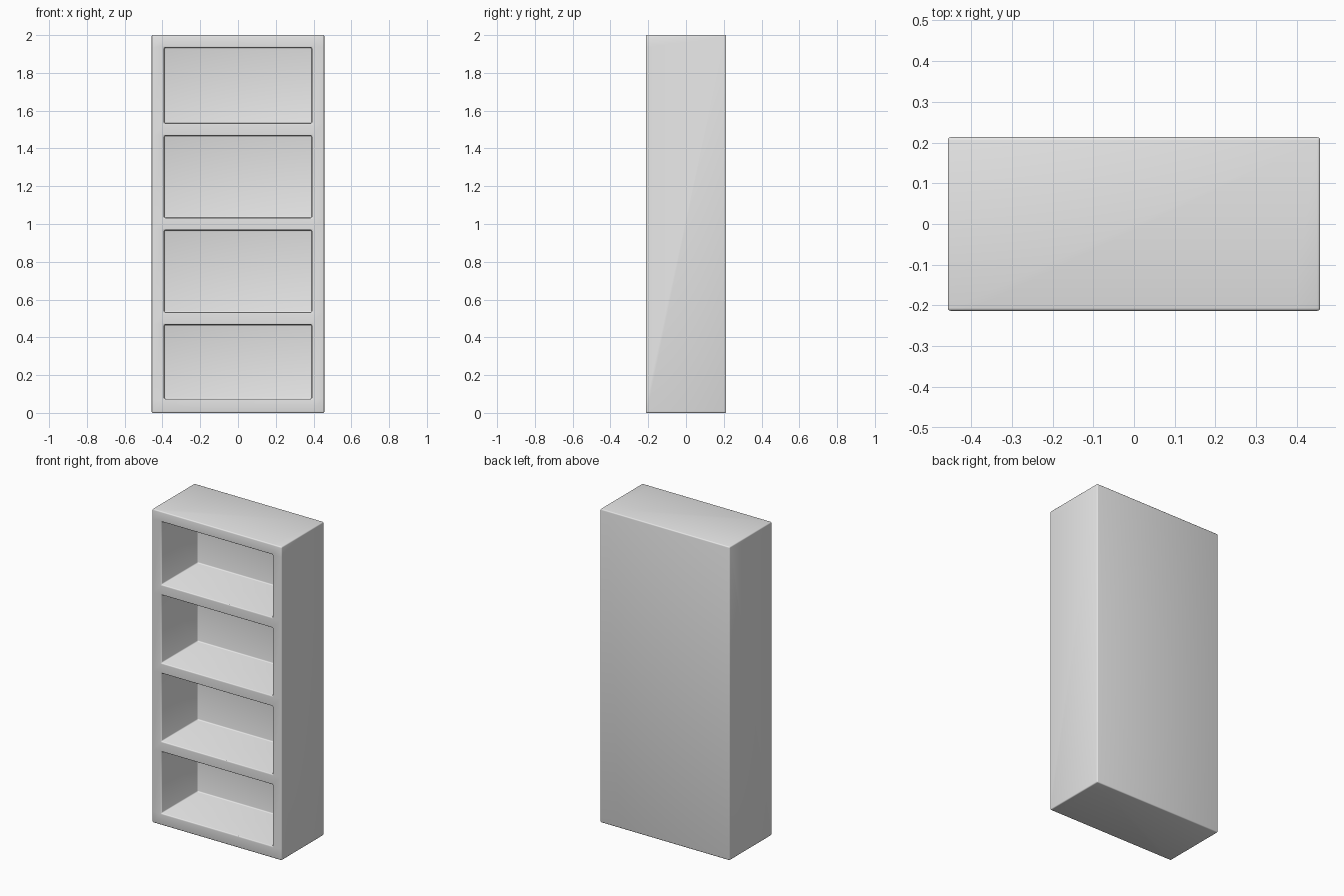
import bpy
import bmesh

cube = bpy.data.objects.get("Cube")
if cube:
    bpy.data.objects.remove(cube, do_unlink=True)

# Main dimensions
HALF_W, HALF_D, HEIGHT = 0.457, 0.213, 2.0
BOARD = 0.066
BACK_Y = HALF_D - 0.06
SHELVES = (0.5, 1.0, 1.5)

# Grid lines across the front: side boards, then base, shelves and top
xs = [-HALF_W, -HALF_W + BOARD, HALF_W - BOARD, HALF_W]
zs = [0, BOARD + 0.008]
for z in SHELVES:
    zs += [z - BOARD / 2, z + BOARD / 2]
zs += [HEIGHT - BOARD, HEIGHT]

bm = bmesh.new()


def quad(*points):
    bm.faces.new([bm.verts.new(p) for p in points])


def rect_y(x0, x1, z0, z1, y):
    """Upright panel at depth y."""
    quad((x0, y, z0), (x1, y, z0), (x1, y, z1), (x0, y, z1))


def tube(x0, x1, z0, z1, y0, y1):
    """Four walls running from depth y0 to y1."""
    ring = [(x0, z0), (x1, z0), (x1, z1), (x0, z1)]
    for (xa, za), (xb, zb) in zip(ring, ring[1:] + ring[:1]):
        quad((xa, y0, za), (xb, y0, zb), (xb, y1, zb), (xa, y1, za))


# Front frame, with a recessed compartment in every second middle cell
for i in range(len(xs) - 1):
    for j in range(len(zs) - 1):
        cell = (xs[i], xs[i + 1], zs[j], zs[j + 1])
        is_open = i == 1 and j % 2 == 1
        rect_y(*cell, BACK_Y if is_open else -HALF_D)
        if is_open:
            tube(*cell, -HALF_D, BACK_Y)
        rect_y(*cell, HALF_D)

# Outer sides, split to meet the front grid
for x in (-HALF_W, HALF_W):
    for z0, z1 in zip(zs, zs[1:]):
        quad((x, -HALF_D, z0), (x, HALF_D, z0), (x, HALF_D, z1), (x, -HALF_D, z1))
for z in (0, HEIGHT):
    for x0, x1 in zip(xs, xs[1:]):
        quad((x0, -HALF_D, z), (x1, -HALF_D, z), (x1, HALF_D, z), (x0, HALF_D, z))

bmesh.ops.remove_doubles(bm, verts=bm.verts, dist=0.0001)
bmesh.ops.recalc_face_normals(bm, faces=bm.faces)
# Merge the flat outer panels into clean faces
bmesh.ops.dissolve_limit(bm, angle_limit=0.01, verts=bm.verts, edges=[
    e for e in bm.edges
    if not all(abs(v.co.y + HALF_D) < 0.001 for v in e.verts)])

mesh = bpy.data.meshes.new("bookcase_carcass")
bm.to_mesh(mesh)
bm.free()
carcass = bpy.data.objects.new("bookcase_carcass", mesh)
bpy.context.collection.objects.link(carcass)

# Plain grey finish
grey = bpy.data.materials.new("plain_grey")
grey.use_nodes = True
colour = (0.8, 0.8, 0.8, 1)
grey.diffuse_color = colour
grey.node_tree.nodes["Principled BSDF"].inputs["Base Color"].default_value = colour
mesh.materials.append(grey)

# Softly rounded edges
bevel = carcass.modifiers.new("rounded_edges", "BEVEL")
bevel.width = 0.007
bevel.segments = 3
bevel.limit_method = "ANGLE"

bpy.ops.object.select_all(action="DESELECT")
carcass.select_set(True)
bpy.context.view_layer.objects.active = carcass
bpy.ops.object.modifier_apply(modifier=bevel.name)
bpy.ops.object.shade_smooth_by_angle(angle=0.8)
